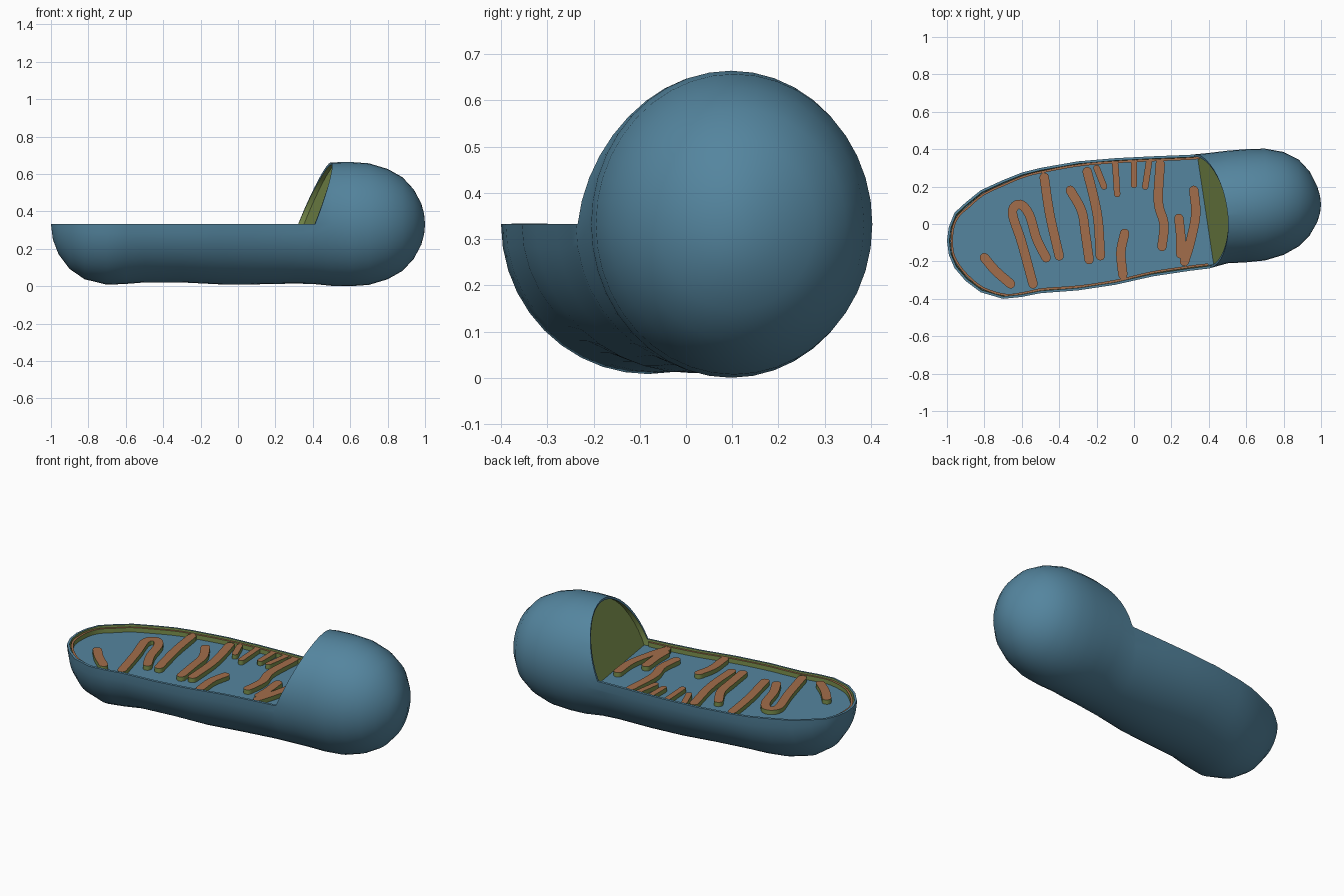
import bpy, bmesh, math
from mathutils import Vector

if "Cube" in bpy.data.objects:
    bpy.data.objects.remove(bpy.data.objects["Cube"])

def material(name, rgb):
    m = bpy.data.materials.new(name)
    m.diffuse_color = (*rgb, 1)
    m.use_nodes = True
    m.node_tree.nodes["Principled BSDF"].inputs["Base Color"].default_value = m.diffuse_color
    return m

BLUE = material("slate blue", (0.089, 0.235, 0.345))
GREEN = material("olive green", (0.20, 0.28, 0.075))
BROWN = material("warm brown", (0.36, 0.155, 0.07))

ZC = 0.332       # height of the capsule axis and of the open rim
FLOOR = 0.297    # height of the matrix surface
RIDGE = 0.323    # top of the folded membrane

# stations along the body: x, front y, back y, half height
ROWS = [(-0.99, -0.165, -0.015, 0.082), (-0.96, -0.235, 0.06, 0.16),
        (-0.9, -0.305, 0.115, 0.24), (-0.82, -0.365, 0.18, 0.295),
        (-0.7, -0.40, 0.235, 0.324), (-0.6, -0.39, 0.275, 0.32),
        (-0.5, -0.37, 0.30, 0.312), (-0.3, -0.355, 0.335, 0.312),
        (-0.1, -0.325, 0.352, 0.322), (0.1, -0.28, 0.362, 0.322),
        (0.3, -0.25, 0.37, 0.318), (0.4, -0.238, 0.38, 0.32),
        (0.5, -0.21, 0.392, 0.33), (0.6, -0.205, 0.40, 0.332),
        (0.7, -0.195, 0.403, 0.325), (0.8, -0.165, 0.385, 0.295),
        (0.88, -0.12, 0.345, 0.25), (0.94, -0.06, 0.28, 0.185),
        (0.98, 0.01, 0.20, 0.11), (0.995, 0.06, 0.15, 0.055)]

CUT_NO = Vector((1, 0.15, -0.40))      # slanted cut at the mouth of the dome
CUT_CO = Vector((0.367, 0.07, ZC))

def finish(bm, name, mats, solidify=0):
    me = bpy.data.meshes.new(name)
    bm.to_mesh(me)
    bm.free()
    for m in mats:
        me.materials.append(m)
    ob = bpy.data.objects.new(name, me)
    bpy.context.collection.objects.link(ob)
    bpy.ops.object.select_all(action='DESELECT')
    ob.select_set(True)
    bpy.context.view_layer.objects.active = ob
    if solidify:
        mod = ob.modifiers.new("wall", 'SOLIDIFY')
        mod.thickness = solidify
        mod.offset = -1
        mod.material_offset = 1
        bpy.ops.object.modifier_apply(modifier=mod.name)
    bpy.ops.object.shade_smooth_by_angle(angle=math.radians(35))
    return ob

def capsule(inset=0.0, seg=40):
    bm = bmesh.new()
    rings = []
    for x, lo, hi, h in ROWS:
        c, w = (lo + hi) / 2, max((hi - lo) / 2 - inset, 0.004)
        h = max(h - inset, 0.004)
        rings.append([bm.verts.new((x * (1 - inset),
                                    c + w * math.cos(2 * math.pi * i / seg),
                                    ZC + h * math.sin(2 * math.pi * i / seg)))
                      for i in range(seg)])
    for a, b in zip(rings, rings[1:]):
        for i in range(seg):
            j = (i + 1) % seg
            bm.faces.new((a[i], a[j], b[j], b[i]))
    for ring, x, y in ((rings[0], -1, -0.09), (rings[-1], 1, 0.105)):
        pole = bm.verts.new((x * (1 - inset), y, ZC))
        for i in range(seg):
            bm.faces.new((ring[i], ring[(i + 1) % seg], pole))
    bmesh.ops.recalc_face_normals(bm, faces=bm.faces)
    return bm

def cut(bm, co, no, outer=False, inner=False):
    bmesh.ops.bisect_plane(bm, geom=bm.verts[:] + bm.edges[:] + bm.faces[:],
                           dist=1e-5, plane_co=co, plane_no=no,
                           clear_outer=outer, clear_inner=inner)
    if outer or inner:
        bmesh.ops.holes_fill(bm, edges=bm.edges[:], sides=0)
        bmesh.ops.recalc_face_normals(bm, faces=bm.faces)

# outer membrane: thin shell, opened above the rim and in front of the dome
bm = capsule()
cut(bm, (0, 0, ZC), (0, 0, 1))
cut(bm, CUT_CO, CUT_NO)
gone = [f for f in bm.faces if f.calc_center_median().z > ZC + 1e-4
        and (f.calc_center_median() - CUT_CO).dot(CUT_NO) < 0]
bmesh.ops.delete(bm, geom=gone, context='FACES')
finish(bm, "outer_membrane", [BLUE, GREEN], solidify=0.013)

# matrix: solid filling with a flat top
bm = capsule(0.011)
cut(bm, (0, 0, FLOOR), (0, 0, 1), outer=True)
finish(bm, "matrix", [BLUE])

# inner membrane closing off the dome
bm = capsule(0.011)
cut(bm, (0, 0, FLOOR - 0.02), (0, 0, 1), inner=True)
cut(bm, CUT_CO + Vector((0.03, 0, 0)), CUT_NO, inner=True)
finish(bm, "dome_inner_membrane", [GREEN])

def smooth_path(pts, n=6):
    p = [Vector(q) for q in pts]
    p = [2 * p[0] - p[1]] + p + [2 * p[-1] - p[-2]]
    out = []
    for a, b, c, d in zip(p, p[1:], p[2:], p[3:]):
        for k in range(n):
            t = k / n
            out.append(0.5 * (2 * b + (c - a) * t + (2 * a - 5 * b + 4 * c - d) * t * t
                              + (3 * b - a - 3 * c + d) * t ** 3))
    return out + [p[-2]]

def ridge(bm, pts, width):
    # flat ribbon with rounded ends: brown top, green sides
    path, r = smooth_path(pts), width / 2
    left, right = [], []
    for i, p in enumerate(path):
        t = (path[min(i + 1, len(path) - 1)] - path[max(i - 1, 0)]).normalized()
        n = Vector((-t.y, t.x))
        left.append(p + n * r)
        right.append(p - n * r)
        if i == 0:
            t0 = t
    def cap(c, t):
        n = Vector((-t.y, t.x))
        return [c + r * (n * math.cos(a) + t * math.sin(a))
                for a in (math.pi * k / 6 for k in range(1, 6))]
    outline = left + cap(path[-1], t) + right[::-1] + cap(path[0], -t0)
    top = [bm.verts.new((q.x, q.y, RIDGE)) for q in outline]
    low = [bm.verts.new((q.x, q.y, FLOOR - 0.01)) for q in outline]
    m = len(top)
    # strips across the ribbon keep the top clean
    k = len(left)
    rc = k + 5
    for i in range(k - 1):
        a, b = rc + k - 1 - i, rc + k - 2 - i
        bm.faces.new((top[i], top[a], top[b], top[i + 1]))
    bm.faces.new(top[k - 1:rc + 1])
    bm.faces.new(top[rc + k - 1:] + [top[0]])
    for i in range(m):
        j = (i + 1) % m
        bm.faces.new((top[i], low[i], low[j], top[j])).material_index = 1

# cristae: folds of the inner membrane, as path points seen from above
FOLDS_LEFT = [
    [(-0.80, -0.18), (-0.74, -0.25), (-0.66, -0.32)],
    [(-0.54, -0.32), (-0.60, -0.10), (-0.65, 0.06), (-0.61, 0.105),
     (-0.56, 0.05), (-0.52, -0.08), (-0.47, -0.18)],
    [(-0.48, 0.25), (-0.45, 0.05), (-0.40, -0.17)],
    [(-0.34, 0.18), (-0.28, 0.07), (-0.26, -0.05), (-0.24, -0.19)],
    [(-0.25, 0.28), (-0.21, 0.12), (-0.19, 0), (-0.18, -0.17)]]
FOLDS_RIGHT = [
    [(0.14, 0.32), (0.13, 0.12), (0.16, 0), (0.15, -0.12)],
    [(-0.05, -0.05), (-0.07, -0.15), (-0.06, -0.27)],
    [(0.24, 0.03), (0.25, -0.07), (0.25, -0.16)],
    [(0.32, 0.18), (0.33, 0.05), (0.30, -0.10), (0.27, -0.20)]]
STUBS = [[(-0.20, 0.30), (-0.16, 0.20)], [(-0.10, 0.32), (-0.09, 0.16)],
         [(0.0, 0.33), (0.0, 0.21)], [(0.08, 0.33), (0.06, 0.20)]]
bm = bmesh.new()
for fold in FOLDS_LEFT + FOLDS_RIGHT:
    ridge(bm, fold, 0.05)
for stub in STUBS:
    ridge(bm, stub, 0.034)
bmesh.ops.recalc_face_normals(bm, faces=bm.faces)
finish(bm, "cristae", [BROWN, GREEN])

# thin membrane edge running round just inside the rim
bm = bmesh.new()
front = [(x * 0.98, lo + 0.021) for x, lo, hi, h in ROWS if x < 0.45]
back = [(x * 0.98, hi - 0.021) for x, lo, hi, h in ROWS if x < 0.45]
ridge(bm, front[::-1] + back, 0.012)
bmesh.ops.recalc_face_normals(bm, faces=bm.faces)
finish(bm, "inner_membrane_edge", [BROWN, GREEN])
